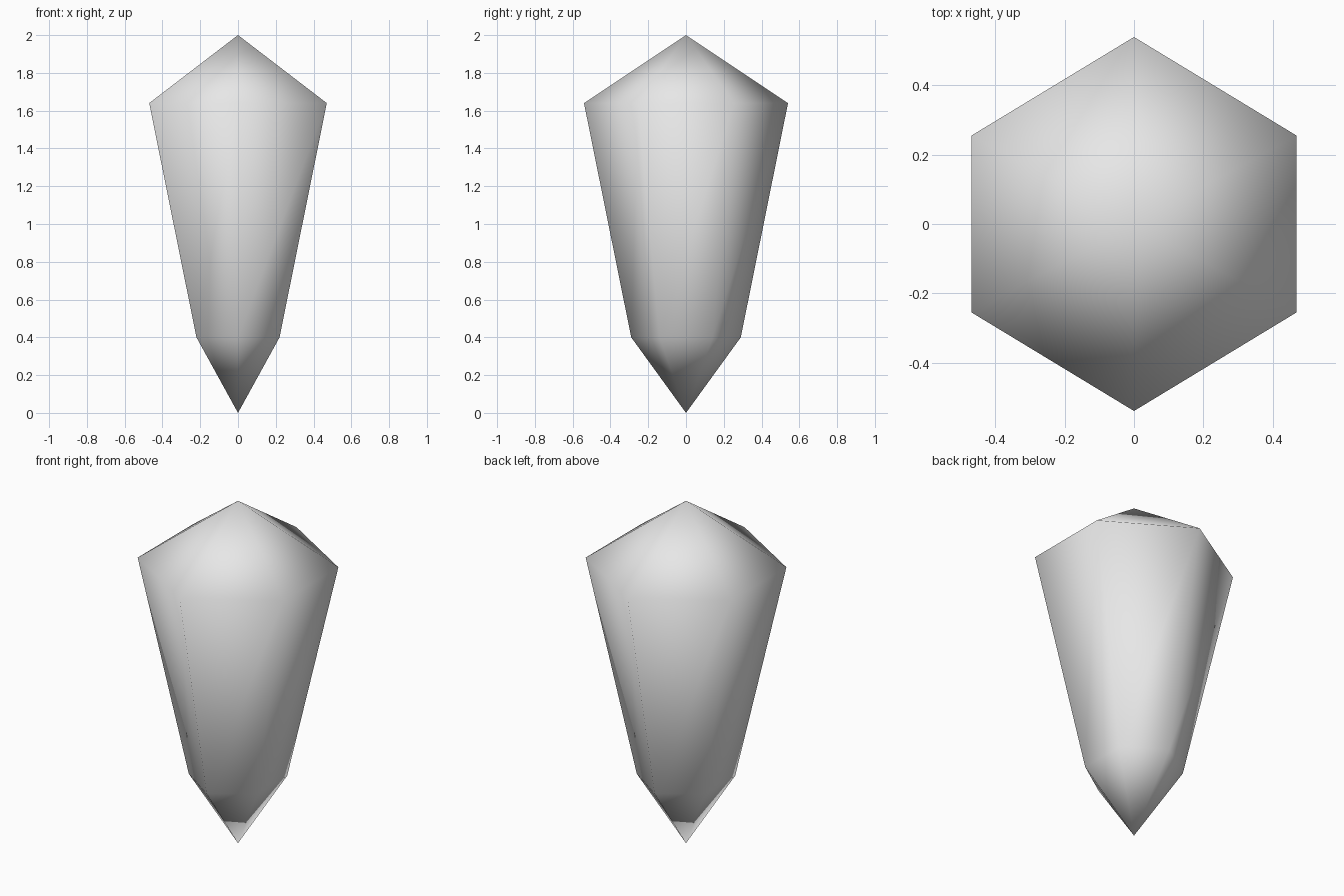
import bpy
import bmesh

if "Cube" in bpy.data.objects:
    bpy.data.objects.remove(bpy.data.objects["Cube"], do_unlink=True)

# Single plain grey material
grey = bpy.data.materials.new("light grey")
grey.use_nodes = True
colour = (0.8, 0.8, 0.8, 1.0)
grey.diffuse_color = colour
grey.node_tree.nodes["Principled BSDF"].inputs["Base Color"].default_value = colour


def hex_ring(bm, side_x, side_y, tip_y, z):
    """Six-sided ring with points at front and back and flat sides."""
    outline = [(0, -tip_y), (side_x, -side_y), (side_x, side_y),
               (0, tip_y), (-side_x, side_y), (-side_x, -side_y)]
    return [bm.verts.new((x, y, z)) for x, y in outline]


# Crystal: bottom point, narrow ring, wide ring, top point
bm = bmesh.new()
bottom = bm.verts.new((0, 0, 0))
lower = hex_ring(bm, 0.22, 0.14, 0.29, 0.4)
upper = hex_ring(bm, 0.47, 0.255, 0.54, 1.64)
top = bm.verts.new((0, 0, 2))
for i in range(6):
    j = (i + 1) % 6
    bm.faces.new((bottom, lower[j], lower[i]))
    bm.faces.new((lower[i], lower[j], upper[j], upper[i]))
    bm.faces.new((upper[i], upper[j], top))
bmesh.ops.recalc_face_normals(bm, faces=bm.faces)
for face in bm.faces:
    face.smooth = True

mesh = bpy.data.meshes.new("crystal")
bm.to_mesh(mesh)
bm.free()
mesh.materials.append(grey)
crystal = bpy.data.objects.new("crystal", mesh)
bpy.context.collection.objects.link(crystal)
